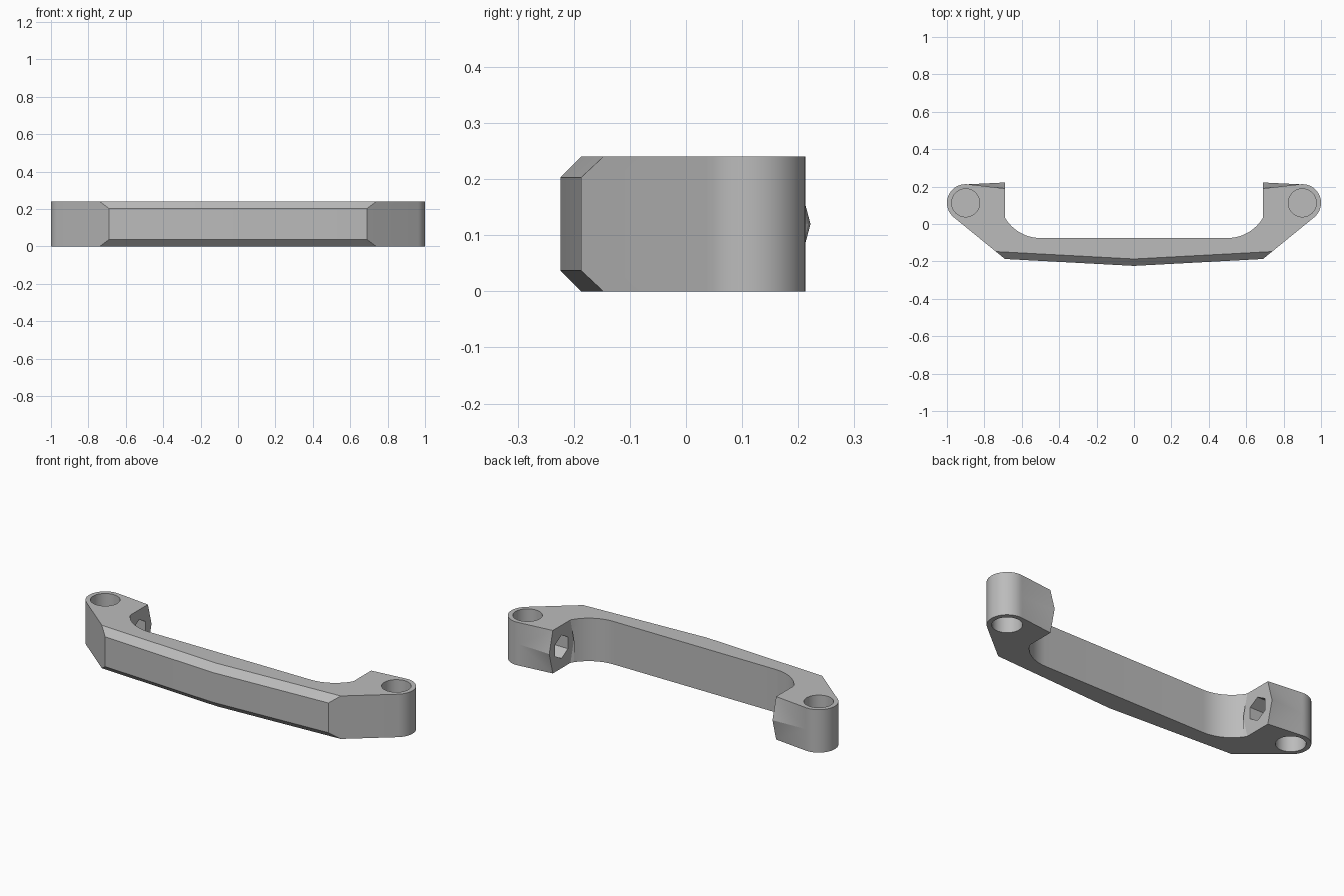
import bpy, bmesh
from math import radians, cos, sin, pi
from mathutils import Vector, Matrix

if "Cube" in bpy.data.objects:
    bpy.data.objects.remove(bpy.data.objects["Cube"])

H = 0.24            # height of the handle
CHAMFER = 0.037
HUB = Vector((0.9, 0.113))
HUB_R = 0.1
END_X = 0.69        # inner face of each mounting end

grey = bpy.data.materials.new("plain_grey")
grey.use_nodes = True
grey.diffuse_color = (0.5, 0.5, 0.5, 1)
grey.node_tree.nodes["Principled BSDF"].inputs["Base Color"].default_value = (0.5, 0.5, 0.5, 1)


def arc(centre, r, a0, a1, n):
    angles = [radians(a0 + (a1 - a0) * i / n) for i in range(n + 1)]
    return [(centre[0] + r * cos(a), centre[1] + r * sin(a)) for a in angles]


# Half outline; the mounting end bulges by "bulge" at mid height
def outline(bulge):
    hub = arc(HUB, HUB_R, -50.6, 97, 20)
    inner = arc((0.5, 0.145), 0.22, -30, -90, 12)
    inner[0] = (END_X, 0.035 - bulge)
    pts = [(0, -0.224), (END_X, -0.187)] + hub
    back = len(pts) - 1
    pts += [(END_X, 0.19 + bulge)] + inner + [(0, -0.075)]
    return pts, back


bm = bmesh.new()
layers = []
for z, bulge in ((0, 0), (H / 2, 0.032), (H, 0)):
    pts, back = outline(bulge)
    layers.append([bm.verts.new((x, y, z)) for x, y in pts])
bottom, middle, top = layers
n = len(top)
bm.faces.new(top)
bm.faces.new(bottom[::-1])
for i in range(n):
    j = (i + 1) % n
    if i == back:   # creased back of the mounting end
        for rim, flip in ((top, 1), (bottom, -1)):
            bm.faces.new([middle[i], rim[j], rim[i]][::flip])
            bm.faces.new([middle[i], middle[j], rim[j]][::flip])
    else:
        bm.faces.new((bottom[i], bottom[j], middle[j], middle[i]))
        bm.faces.new((middle[i], middle[j], top[j], top[i]))

# Chamfers along the front edges
along = Vector((END_X, 0.037, 0)).normalized()
out = Vector((along.y, -along.x, 0))
for z, up in ((H - CHAMFER, 1), (CHAMFER, -1)):
    bmesh.ops.bisect_plane(bm, geom=bm.verts[:] + bm.edges[:] + bm.faces[:],
                           plane_co=(0, -0.224, z), plane_no=out + Vector((0, 0, up)),
                           clear_outer=True)
    bmesh.ops.holes_fill(bm, edges=[e for e in bm.edges if e.is_boundary], sides=0)

# Open the centre and mirror
bmesh.ops.delete(bm, geom=[f for f in bm.faces if all(abs(v.co.x) < 1e-5 for v in f.verts)],
                 context='FACES')
bmesh.ops.mirror(bm, geom=bm.verts[:] + bm.edges[:] + bm.faces[:], axis='X', merge_dist=1e-4)
bmesh.ops.remove_doubles(bm, verts=bm.verts, dist=1e-5)
bmesh.ops.recalc_face_normals(bm, faces=bm.faces)
mesh = bpy.data.meshes.new("handle")
bm.to_mesh(mesh)
bm.free()
mesh.materials.append(grey)
handle = bpy.data.objects.new("handle", mesh)
bpy.context.collection.objects.link(handle)


# Cutters: round pockets above and below, hexagonal sockets on the inner ends
def cutter(name, sides, radius, depth, matrix):
    cb = bmesh.new()
    bmesh.ops.create_cone(cb, cap_ends=True, segments=sides, radius1=radius,
                          radius2=radius, depth=depth, matrix=matrix)
    me = bpy.data.meshes.new(name)
    cb.to_mesh(me)
    cb.free()
    me.materials.append(grey)
    ob = bpy.data.objects.new(name, me)
    ob.hide_render = True
    bpy.context.collection.objects.link(ob)
    return ob


cutters = []
for s in (-1, 1):
    for z in (0, H):
        cutters.append(cutter("round_pocket_cutter", 40, 0.075, 0.2,
                              Matrix.Translation((s * HUB.x, HUB.y, z))))
    # Points of the hexagon lie along y
    turn = Matrix.Rotation(pi / 2, 4, 'Y') @ Matrix.Rotation(pi / 2, 4, 'Z')
    cutters.append(cutter("hex_socket_cutter", 6, 0.065, 0.2,
                          Matrix.Translation((s * END_X, HUB.y, H / 2)) @ turn))

bpy.ops.object.select_all(action='DESELECT')
bpy.context.view_layer.objects.active = handle
handle.select_set(True)
for c in cutters:
    mod = handle.modifiers.new("pocket", 'BOOLEAN')
    mod.operation = 'DIFFERENCE'
    mod.solver = 'EXACT'
    mod.object = c
    bpy.ops.object.modifier_apply(modifier=mod.name)
for c in cutters:
    bpy.data.objects.remove(c)
bpy.ops.object.shade_smooth_by_angle(angle=radians(20))
